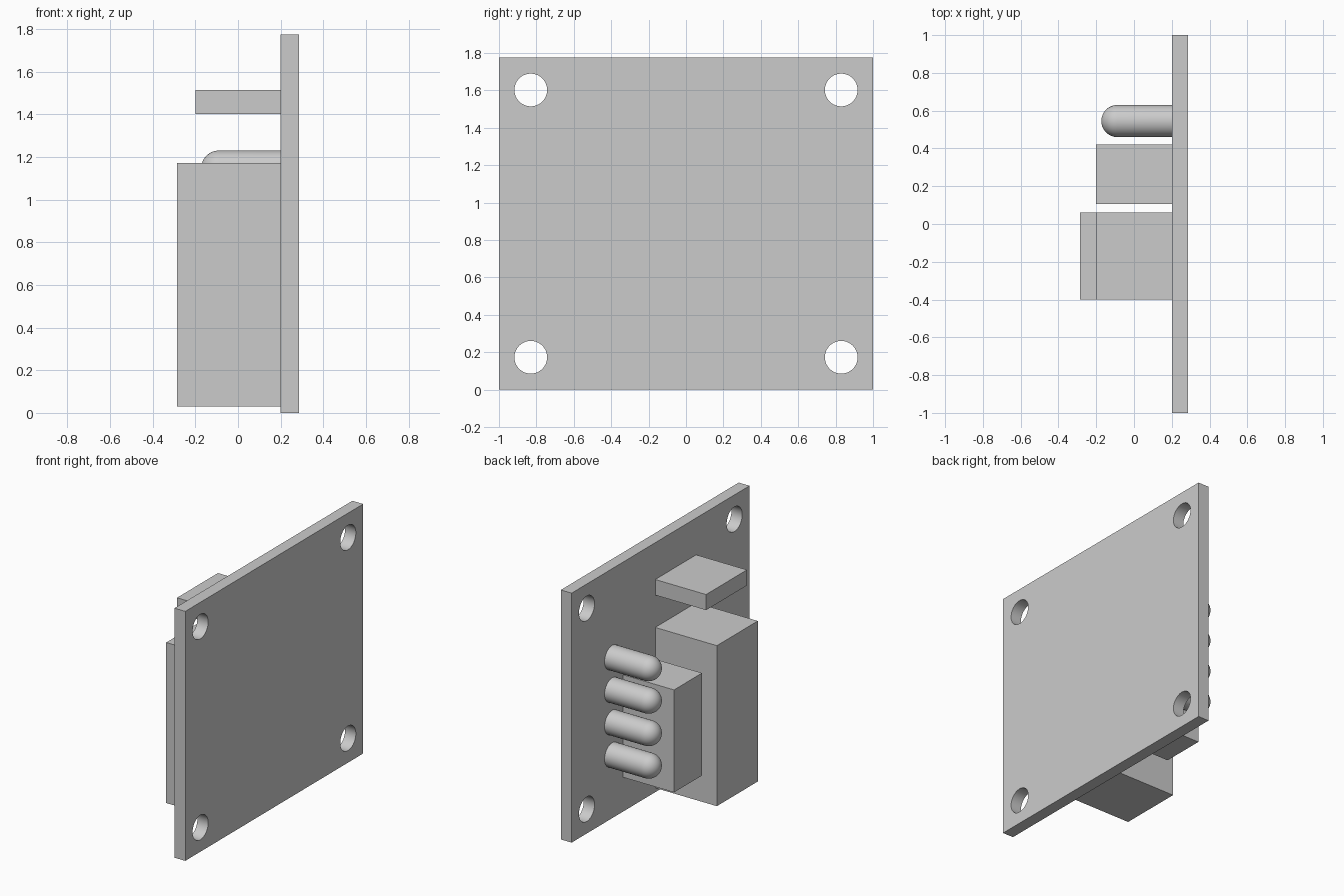
import bpy
import bmesh
from math import sin, cos, pi, radians
from mathutils import Vector

cube = bpy.data.objects.get("Cube")
if cube:
    bpy.data.objects.remove(cube, do_unlink=True)

# Single plain grey material
grey = bpy.data.materials.new("light_grey")
grey.use_nodes = True
colour = (0.6, 0.6, 0.6, 1)
grey.diffuse_color = colour
grey.node_tree.nodes["Principled BSDF"].inputs["Base Color"].default_value = colour


def add_object(name, bm):
    bmesh.ops.recalc_face_normals(bm, faces=bm.faces)
    mesh = bpy.data.meshes.new(name)
    bm.to_mesh(mesh)
    bm.free()
    mesh.materials.append(grey)
    obj = bpy.data.objects.new(name, mesh)
    bpy.context.collection.objects.link(obj)
    return obj


def box(name, low, high):
    low, high = Vector(low), Vector(high)
    bm = bmesh.new()
    bmesh.ops.create_cube(bm, size=1)
    for v in bm.verts:
        v.co = (low + high) / 2 + v.co * (high - low)
    return add_object(name, bm)


def revolve_x(name, profile, y, z):
    """Spin (x, radius) points around a line parallel to x."""
    bm = bmesh.new()
    verts = [bm.verts.new((x, 0, r)) for x, r in profile]
    edges = [bm.edges.new(pair) for pair in zip(verts, verts[1:])]
    bmesh.ops.spin(bm, geom=verts + edges, cent=(0, 0, 0), axis=(1, 0, 0),
                   angle=2 * pi, steps=48)
    bmesh.ops.remove_doubles(bm, verts=bm.verts, dist=0.0001)
    bmesh.ops.translate(bm, verts=bm.verts, vec=(0, y, z))
    return add_object(name, bm)


def smooth(obj):
    bpy.ops.object.select_all(action="DESELECT")
    obj.select_set(True)
    bpy.context.view_layer.objects.active = obj
    bpy.ops.object.shade_smooth_by_angle(angle=radians(30))


FACE = 0.2       # board surface that carries the components
BACK = 0.285
HEIGHT = 1.775

# Board with four corner mounting holes
board = box("board", (FACE, -1, 0), (BACK, 1, HEIGHT))
cutters = []
for y in (-0.83, 0.83):
    for z in (0.173, HEIGHT - 0.173):
        cutter = revolve_x("hole_cutter", [(0, 0), (0, 0.0875), (0.5, 0.0875), (0.5, 0)], y, z)
        cutter.hide_render = True
        cutters.append(cutter)
        mod = board.modifiers.new("hole", "BOOLEAN")
        mod.operation = "DIFFERENCE"
        mod.solver = "EXACT"
        mod.object = cutter
bpy.context.view_layer.objects.active = board
for mod in list(board.modifiers):
    bpy.ops.object.modifier_apply(modifier=mod.name)
for cutter in cutters:
    bpy.data.objects.remove(cutter, do_unlink=True)
smooth(board)

# Rectangular components
box("large_block", (-0.285, -0.4, 0.03), (FACE, 0.06, 1.172))
box("upper_block", (-0.2, -0.4, 1.402), (FACE, 0.06, 1.513))
box("small_block", (-0.2, 0.105, 0.243), (FACE, 0.42, 0.972))

# Column of four round-ended pegs
R, TIP = 0.085, -0.173
dome = [(TIP + R - R * cos(i * pi / 24), R * sin(i * pi / 24)) for i in range(13)]
for i in range(4):
    peg = revolve_x(f"round_peg_{i + 1}", dome + [(FACE, R), (FACE, 0)], 0.545, 1.145 - 0.231 * i)
    smooth(peg)
